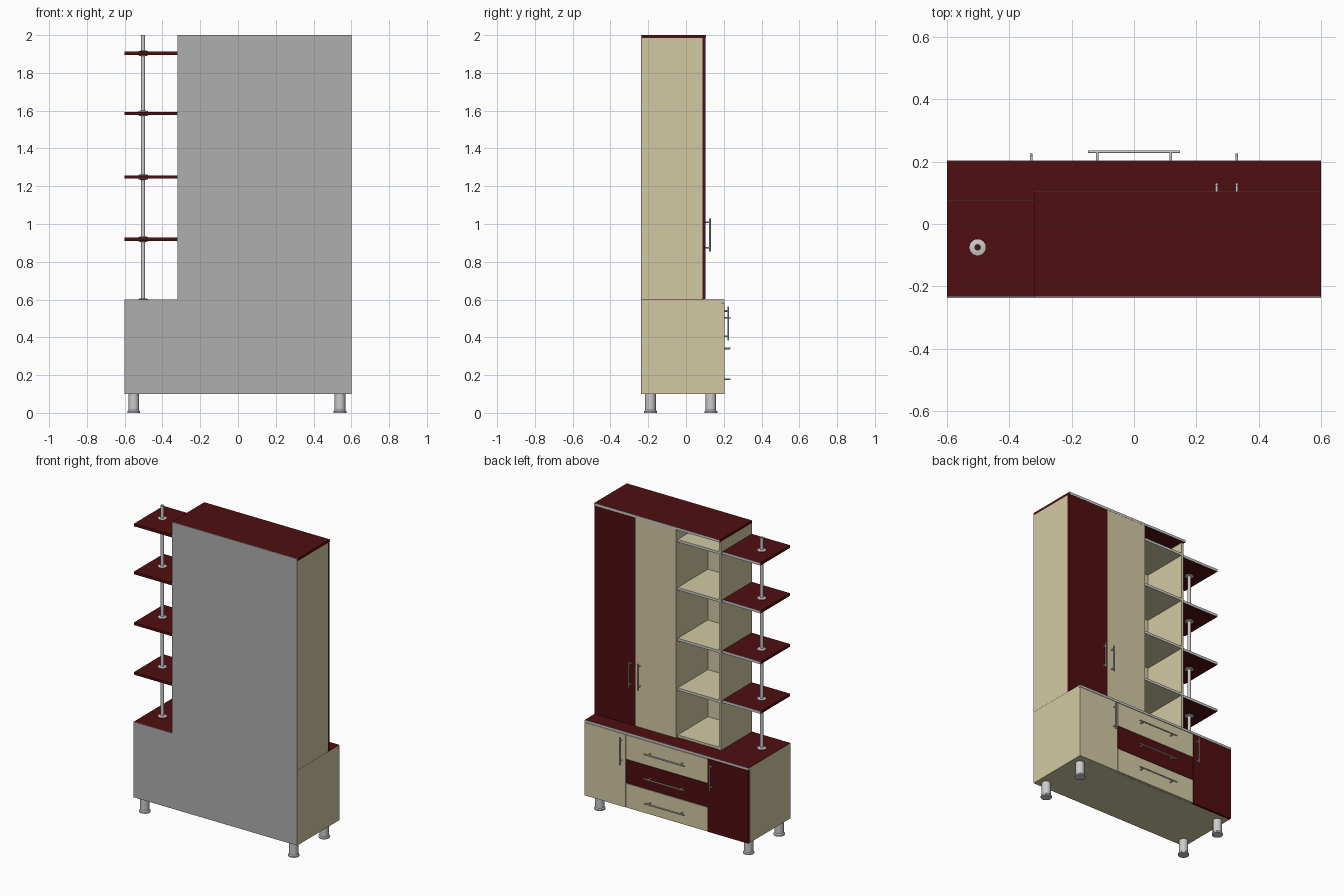
import bpy, bmesh, math
from mathutils import Vector

if "Cube" in bpy.data.objects:
    bpy.data.objects.remove(bpy.data.objects["Cube"])


def mat(name, r, g, b):
    m = bpy.data.materials.new(name)
    m.diffuse_color = (r, g, b, 1)
    m.use_nodes = True
    m.node_tree.nodes["Principled BSDF"].inputs["Base Color"].default_value = m.diffuse_color
    return m


CREAM = mat("cream", 0.64, 0.59, 0.365)
RED = mat("dark red", 0.078, 0.0045, 0.005)
GREY = mat("back grey", 0.43, 0.43, 0.43)
METAL = mat("silver metal", 0.6, 0.6, 0.6)


def finish(bm, name, m):
    bmesh.ops.recalc_face_normals(bm, faces=bm.faces)
    me = bpy.data.meshes.new(name)
    bm.to_mesh(me)
    bm.free()
    me.materials.append(m)
    ob = bpy.data.objects.new(name, me)
    bpy.context.collection.objects.link(ob)
    return ob


def box(name, m, x, y, z):
    bm = bmesh.new()
    bmesh.ops.create_cube(bm, size=1)
    for v in bm.verts:
        v.co = [(a + b) / 2 + c * (b - a) for (a, b), c in zip((x, y, z), v.co)]
    return finish(bm, name, m)


def smooth(ob):
    bpy.ops.object.select_all(action='DESELECT')
    ob.select_set(True)
    bpy.context.view_layer.objects.active = ob
    bpy.ops.object.shade_smooth_by_angle(angle=math.radians(35))


def lathe(name, m, profile, x, y, n=24):
    bm = bmesh.new()
    vs = [bm.verts.new((x + r, y, z)) for r, z in profile]
    es = [bm.edges.new(p) for p in zip(vs, vs[1:])]
    bmesh.ops.spin(bm, geom=vs + es, cent=(x, y, 0), axis=(0, 0, 1),
                   angle=2 * math.pi, steps=n)
    bmesh.ops.remove_doubles(bm, verts=bm.verts, dist=1e-5)
    smooth(finish(bm, name, m))


def handle(name, centre, half, post, along, face_y, bar_y, r=0.0045):
    """Bar handle: one rod and two posts reaching back to the door face."""
    bm = bmesh.new()
    d, c = Vector(along), Vector((centre[0], bar_y, centre[1]))
    back = Vector((0, face_y - bar_y, 0))
    rods = [(c - d * half, c + d * half)]
    rods += [(c + d * s * post, c + d * s * post + back) for s in (-1, 1)]
    for a, b in rods:
        res = bmesh.ops.create_cone(bm, cap_ends=True, segments=12, radius1=r,
                                    radius2=r, depth=(b - a).length)
        q = (b - a).to_track_quat('Z', 'Y')
        for v in res["verts"]:
            v.co = q @ v.co + (a + b) / 2
    smooth(finish(bm, name, METAL))


YB, YI = -0.237, -0.233          # back plane, inside of back panel
BF, TF, SF = 0.204, 0.105, 0.076  # base front, tall front, side shelf front
T = 0.016                        # board thickness

# Back panels
box("back_panel_base", GREY, (-.6, .6), (YB, YI), (.1, .6))
box("back_panel_tall", GREY, (-.32, .6), (YB, YI), (.6, 2))

# Base cabinet with red top and silver front edge
box("base_body", CREAM, (-.6, .6), (YB + .001, BF - T), (.1, .598))
box("base_top", RED, (-.6, .6), (YI, BF - .002), (.598, .6))
box("base_top_edge", METAL, (-.6, .6), (BF - T, BF), (.585, .6))
G = .0012                        # half gap between fronts
fy = (BF - T, BF)
box("base_door_cream", CREAM, (.3 + G, .6), fy, (.1, .583))
box("base_door_red", RED, (-.599, -.3 - G), fy, (.1, .583))
for i, (z0, z1, m) in enumerate([(.1, .262, CREAM), (.262, .42, RED), (.42, .583, CREAM)]):
    box(f"drawer_{i}", m, (-.3 + G, .3 - G), fy, (z0 + G, z1 - G))
    handle(f"drawer_handle_{i}", (0, (.178, .341, .504)[i]), .147, .118,
           (1, 0, 0), BF, .232)
for s in (-1, 1):
    handle(f"base_door_handle_{s}", (s * .33, .472), .09, .067, (0, 0, 1), BF, .224)

# Tall cabinet: closed wardrobe part and open shelf bay
box("wardrobe_body", CREAM, (0, .6), (YB + .001, TF - T - .002), (.6, 2 - T))
box("bay_side", CREAM, (-.32, -.32 + T), (YB + .001, TF - T), (.6, 2 - T))
box("bay_back", CREAM, (-.31, 0), (YI, YI + .003), (.6, 2 - T))
box("bay_floor", CREAM, (-.31, 0), (YI, TF - T - .002), (.6, .6 + T))
box("tall_top", RED, (-.32, .6), (YI, TF - .002), (2 - T, 2))
box("tall_top_edge", METAL, (-.32, .6), (TF - .002, TF), (2 - T, 2))
box("tall_door_red", RED, (.298 + G, .6), (TF - T - .002, TF - .001), (.602, 1.984))
box("tall_door_cream", CREAM, (0, .298 - G), (TF - T - .002, TF - .001), (.602, 1.984))
for i, x in enumerate((.265, .33)):
    handle(f"tall_door_handle_{i}", (x, .942), .087, .067, (0, 0, 1), TF - .001, .127)

# Shelves inside the bay and outside on the pole
tops = [.928, 1.257, 1.594, 1.912]
for i, z in enumerate(tops):
    zz = (z - T - .001, z)
    box(f"bay_shelf_{i}", CREAM, (-.305, 0), (YI, TF - T - .004), zz)
    box(f"bay_shelf_edge_{i}", METAL, (-.305, 0), (TF - T - .004, TF - T - .002), zz)
    box(f"side_shelf_{i}", RED, (-.6, -.32), (YI, SF - .002), zz)
    box(f"side_shelf_edge_{i}", METAL, (-.6, -.32), (SF - .002, SF), zz)

# Pole sections with flanges against each shelf
R, F, H = .0105, .026, .006
levels = [.6] + tops
for i, z in enumerate(levels):
    last = i == len(tops)
    end = 2.0 if last else levels[i + 1] - T - .001
    prof = [(F, z), (F, z + H * .5), (R + .004, z + H), (R, z + H)]
    if last:
        prof += [(R, end), (R - .002, end), (R - .002, z)]
    else:
        prof += [(R, end - H), (R + .004, end - H), (F, end - H * .5), (F, end)]
    lathe(f"pole_section_{i}", METAL, prof, -.502, -.075)

# Legs
for i, (x, y) in enumerate([(a, b) for a in (-.552, .54) for b in (-.188, .132)]):
    lathe(f"leg_{i}", METAL, [(0, 0), (.034, 0), (.034, .008), (.028, .014),
                              (.028, .1), (0, .1)], x, y)
